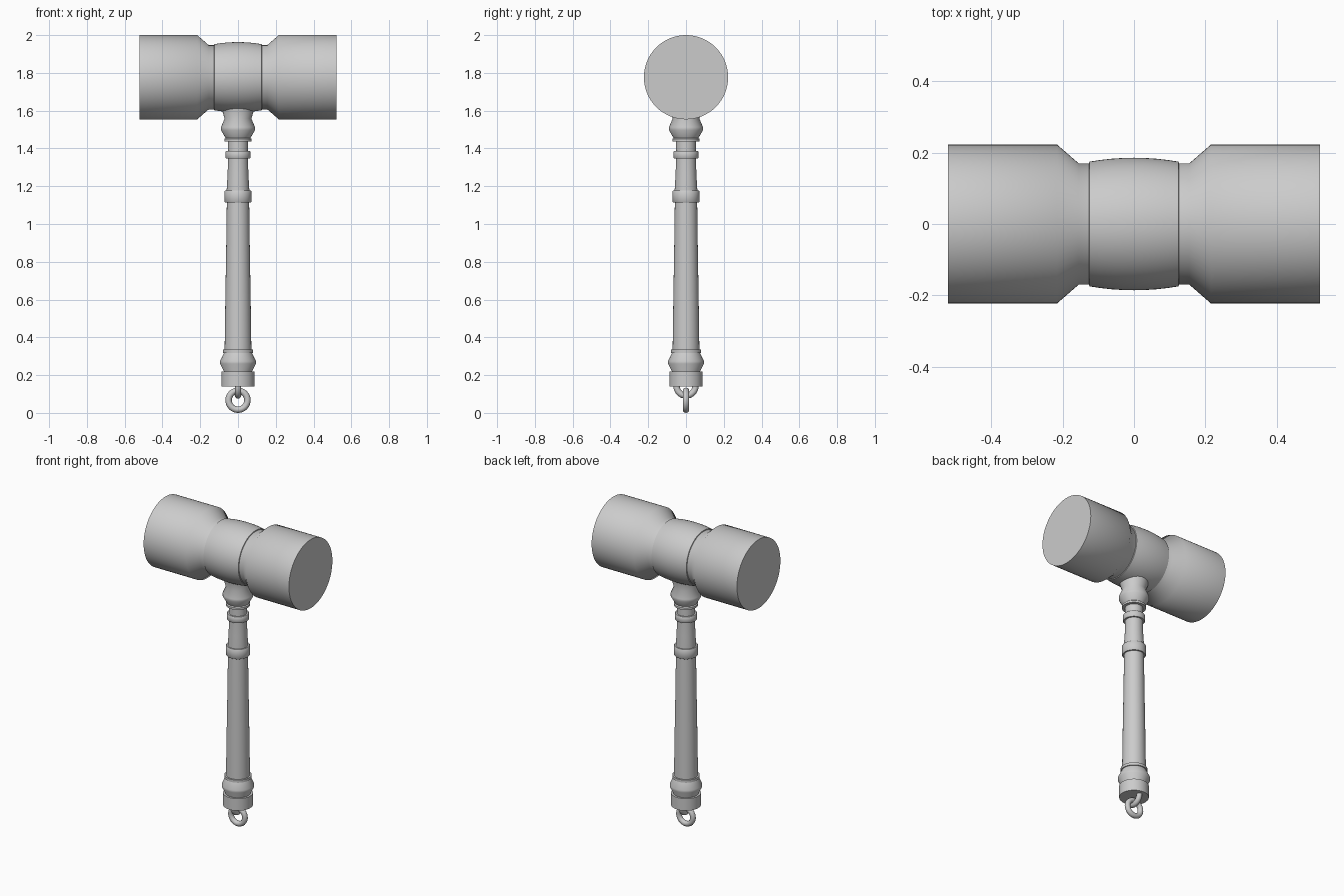
import bpy, math
from mathutils import Matrix

if "Cube" in bpy.data.objects:
    bpy.data.objects.remove(bpy.data.objects["Cube"])

HEAD_Z = 1.777


def lathe(name, profile, sides=48, axis='Z', z=0.0):
    """Revolve (radius, height) points into a capped solid."""
    verts, faces = [], []
    for r, h in profile:
        for i in range(sides):
            a = 2 * math.pi * i / sides
            verts.append((r * math.cos(a), r * math.sin(a), h))
    for k in range(len(profile) - 1):
        for i in range(sides):
            j = (i + 1) % sides
            faces.append((k * sides + i, k * sides + j,
                          (k + 1) * sides + j, (k + 1) * sides + i))
    faces.append(tuple(reversed(range(sides))))
    last = (len(profile) - 1) * sides
    faces.append(tuple(range(last, last + sides)))
    me = bpy.data.meshes.new(name)
    me.from_pydata(verts, [], faces)
    if axis == 'X':
        me.transform(Matrix.Rotation(math.pi / 2, 4, 'Y'))
    ob = bpy.data.objects.new(name, me)
    ob.location.z = z
    bpy.context.collection.objects.link(ob)
    smooth(ob)
    return ob


def smooth(ob):
    bpy.ops.object.select_all(action='DESELECT')
    ob.select_set(True)
    bpy.context.view_layer.objects.active = ob
    bpy.ops.object.shade_smooth_by_angle(angle=math.radians(50))


def ring(name, z, rot):
    bpy.ops.mesh.primitive_torus_add(location=(0, 0, z), rotation=rot,
                                     major_radius=0.05, minor_radius=0.017,
                                     major_segments=32, minor_segments=12)
    bpy.context.object.name = name
    smooth(bpy.context.object)


# Mallet head: two drums joined by a narrow waist
half = [(0.17, 0.155), (0.223, 0.216), (0.223, 0.522)]
lathe("mallet_head", [(r, -h) for r, h in reversed(half)] + half,
      sides=64, axis='X', z=HEAD_Z)

# Barrel-shaped band around the waist
band = [(0.165, -0.128)]
for i in range(9):
    x = -0.125 + 0.25 * i / 8
    band.append((0.186 - 0.011 * (x / 0.125) ** 2, x))
band.append((0.165, 0.128))
lathe("head_band", band, sides=64, axis='X', z=HEAD_Z)

# Collar where the handle meets the head
lathe("handle_collar", [(0.072, 1.437), (0.072, 1.45), (0.066, 1.455),
                        (0.09, 1.497), (0.09, 1.513), (0.071, 1.558),
                        (0.085, 1.605), (0.085, 1.66)])

# Neck and its two rings
lathe("handle_neck", [(0.06, 1.14), (0.06, 1.18), (0.055, 1.26),
                      (0.053, 1.34), (0.053, 1.45)])
for name, r, lo, hi in (("upper_ring", 0.066, 1.346, 1.386),
                        ("lower_ring", 0.071, 1.114, 1.177)):
    lathe(name, [(r - 0.003, lo), (r, lo + 0.004), (r, hi - 0.004), (r - 0.003, hi)])

# Tapered grip
lathe("grip", [(0.071, 0.32), (0.067, 0.6), (0.062, 0.9), (0.059, 1.13)])

# Pommel: thin ring, waisted bead and end cap
lathe("pommel_ring", [(0.08, 0.318), (0.08, 0.335)])
lathe("pommel_bead", [(0.075, 0.21), (0.075, 0.22), (0.095, 0.26),
                      (0.095, 0.274), (0.073, 0.32)])
lathe("pommel_cap", [(0.088, 0.14), (0.088, 0.218)])

# Linked staple and hanging ring
ring("staple", 0.142, (0, math.pi / 2, 0))
ring("hanging_ring", 0.067, (math.pi / 2, 0, 0))
